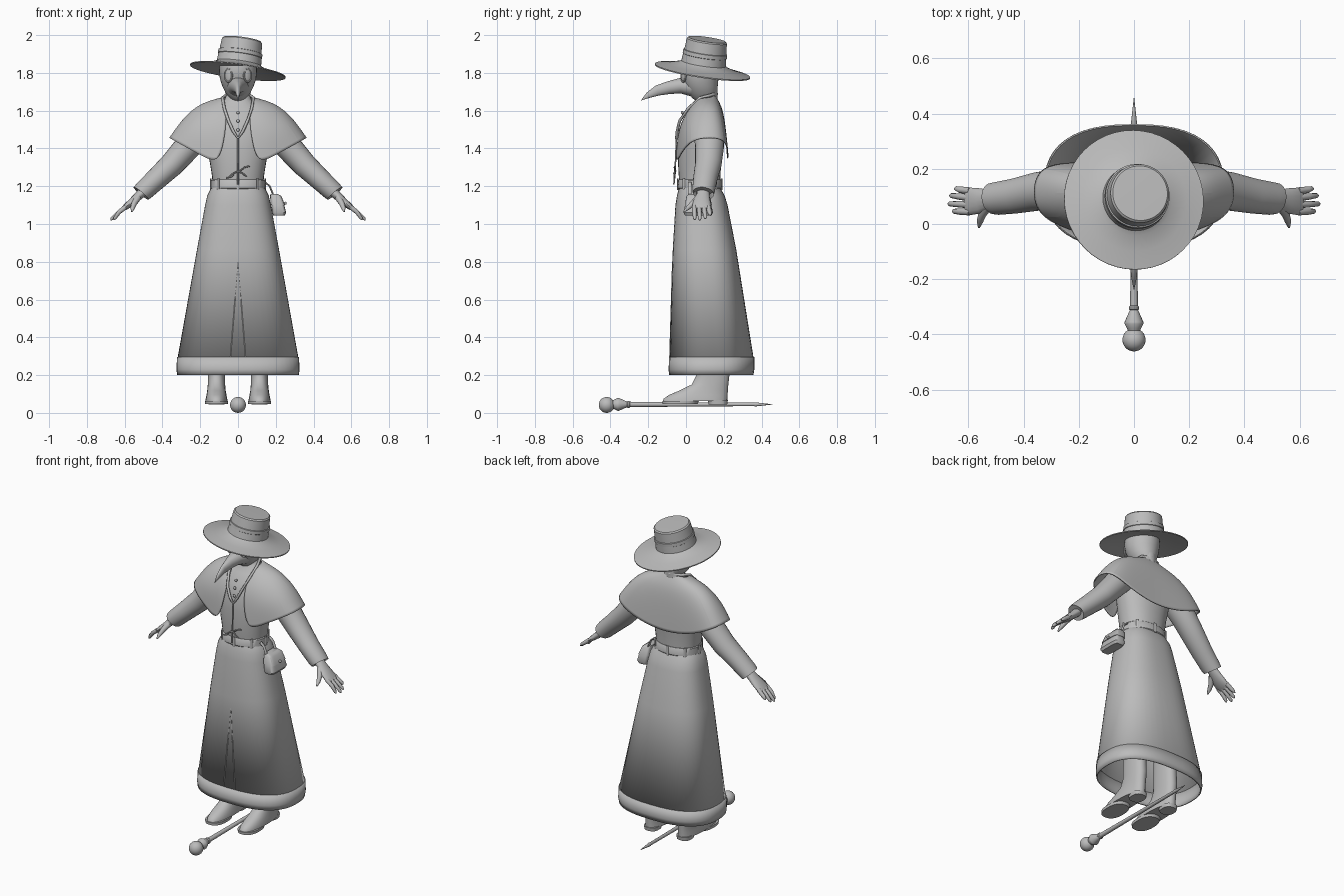
import bpy, bmesh, math
from mathutils import Vector

grey = bpy.data.materials.new("plain_grey")
grey.diffuse_color = (0.5, 0.5, 0.5, 1)


def finish(name, bm, angle=40, thick=0, subsurf=0):
    bmesh.ops.recalc_face_normals(bm, faces=bm.faces)
    me = bpy.data.meshes.new(name)
    bm.to_mesh(me)
    bm.free()
    ob = bpy.data.objects.new(name, me)
    bpy.context.collection.objects.link(ob)
    me.materials.append(grey)
    if subsurf:
        m = ob.modifiers.new("smooth", 'SUBSURF')
        m.levels = m.render_levels = subsurf
    if thick:
        m = ob.modifiers.new("thickness", 'SOLIDIFY')
        m.thickness, m.offset = thick, -1
    bpy.ops.object.select_all(action='DESELECT')
    ob.select_set(True)
    bpy.context.view_layer.objects.active = ob
    bpy.ops.object.shade_smooth_by_angle(angle=math.radians(angle))
    return ob


def loft(name, rings, caps=(True, True), closed=True, **kw):
    bm = bmesh.new()
    vs = [[bm.verts.new(p) for p in r] for r in rings]
    n = len(vs[0])
    for a, b in zip(vs, vs[1:]):
        for i in range(n if closed else n - 1):
            j = (i + 1) % n
            bm.faces.new((a[i], a[j], b[j], b[i]))
    if caps[0]:
        bm.faces.new(vs[0])
    if caps[1]:
        bm.faces.new(vs[-1])
    return finish(name, bm, **kw)


def oval(c, u, v, n=32, power=2):
    """Superellipse ring around c with half axes u and v."""
    pts = []
    for i in range(n):
        a = 2 * math.pi * i / n
        ca, sa = math.cos(a), math.sin(a)
        x = math.copysign(abs(ca) ** (2 / power), ca)
        y = math.copysign(abs(sa) ** (2 / power), sa)
        pts.append(Vector(c) + Vector(u) * x + Vector(v) * y)
    return pts


def stack(name, rows, cx=0, n=32, power=2, **kw):
    """Horizontal rings: rows of (z, half width, front y, back y)."""
    return loft(name, [oval((cx, (f + b) / 2, z), (w, 0, 0), (0, (b - f) / 2, 0), n, power)
                       for z, w, f, b in rows], **kw)


def tube(name, pts, radii, ref=(0, 1, 0), n=16, loop=False, **kw):
    """Tube along pts; each radius is a number or (along ref, across)."""
    pts = [Vector(p) for p in pts]
    rings = []
    for i, p in enumerate(pts):
        if loop:
            t = pts[(i + 1) % len(pts)] - pts[i - 1]
        else:
            t = pts[min(i + 1, len(pts) - 1)] - pts[max(i - 1, 0)]
        t.normalize()
        u = Vector(ref)
        u = (u - t * u.dot(t)).normalized()
        r = radii[i] if isinstance(radii, list) else radii
        r = r if isinstance(r, tuple) else (r, r)
        rings.append(oval(p, u * r[0], t.cross(u) * r[1], n))
    if loop:
        rings.append(rings[0])
    return loft(name, rings, caps=(not loop, not loop), **kw)


def ball(name, c, r, scale=(1, 1, 1)):
    bm = bmesh.new()
    bmesh.ops.create_uvsphere(bm, u_segments=24, v_segments=14, radius=r)
    for v in bm.verts:
        v.co = Vector(c) + Vector(a * b for a, b in zip(v.co, scale))
    return finish(name, bm)


# Hat: a lathe profile tilted back and to one side
axis = Vector((0.137, 0.147, 1)).normalized()
q = Vector((0, 0, 1)).rotation_difference(axis)
prof = [(0.05, 0.166), (0.1, 0.165), (0.107, 0.158), (0.112, 0.1), (0.117, 0.098), (0.118, 0.078),
        (0.115, 0.076), (0.119, 0.036), (0.135, 0.026), (0.19, 0.01), (0.255, -0.002),
        (0.255, -0.008), (0.19, 0.003), (0.11, 0.02), (0.05, 0.024)]
loft("hat", [[Vector((0, 0.088, 1.815)) + q @ p for p in oval((0, 0, z), (r, 0, 0), (0, r, 0), 48)]
             for r, z in prof], angle=35)

# Head with mask, beak and goggles
stack("masked_head", [(1.645, 0.02, 0.065, 0.12), (1.665, 0.042, 0.035, 0.15), (1.69, 0.064, 0.015, 0.165),
                      (1.73, 0.083, -0.01, 0.168), (1.77, 0.096, -0.024, 0.172), (1.81, 0.1, -0.035, 0.178),
                      (1.84, 0.098, -0.03, 0.178)])
tube("beak", [(0, 0.03, 1.73), (0, -0.03, 1.732), (0, -0.09, 1.722), (0, -0.15, 1.707), (0, -0.2, 1.682),
              (0, -0.237, 1.655)],
     [(0.06, 0.055), (0.044, 0.041), (0.027, 0.034), (0.015, 0.028), (0.009, 0.016), (0.001, 0.001)], ref=(1, 0, 0))
for s, side in ((-1, "right"), (1, "left")):
    c, u = Vector((s * 0.051, -0.014, 1.787)), Vector((0.87, s * 0.5, 0))
    tube("goggle_rim_" + side, oval(c, u * 0.022, (0, 0, 0.035), 24), 0.005, ref=(s * 0.5, -0.87, 0), n=8, loop=True)
    lens = ball("goggle_lens_" + side, (0, 0, 0), 1, (0.021, 0.007, 0.034))
    lens.location, lens.rotation_euler = c, (0, 0, s * math.radians(30))

# Neck and bodice
tube("neck", [(0, 0.118, 1.6), (0, 0.118, 1.72)], 0.05)
stack("bodice", [(1.2, 0.134, -0.033, 0.18), (1.25, 0.137, -0.038, 0.182), (1.32, 0.148, -0.042, 0.186),
                 (1.41, 0.165, -0.041, 0.195), (1.5, 0.178, -0.032, 0.198), (1.57, 0.165, -0.008, 0.195),
                 (1.62, 0.12, 0.03, 0.185), (1.66, 0.07, 0.06, 0.165), (1.685, 0.06, 0.066, 0.165)], power=2.2)

# Cape: half the columns from the front edge to the back, then mirrored
half = [[(0.075, 0.06, 1.66), (0.06, -0.018, 1.57), (0.07, -0.047, 1.46), (0.103, -0.056, 1.315)],
        [(0.08, 0.07, 1.665), (0.13, -0.005, 1.59), (0.17, -0.04, 1.48), (0.2, -0.035, 1.365)],
        [(0.085, 0.085, 1.668), (0.19, 0.05, 1.625), (0.28, 0.015, 1.53), (0.345, 0.02, 1.445)],
        [(0.085, 0.11, 1.67), (0.205, 0.11, 1.645), (0.295, 0.115, 1.575), (0.372, 0.115, 1.462)],
        [(0.075, 0.135, 1.675), (0.19, 0.17, 1.635), (0.28, 0.2, 1.55), (0.345, 0.215, 1.45)],
        [(0.045, 0.152, 1.68), (0.1, 0.193, 1.62), (0.16, 0.214, 1.5), (0.205, 0.226, 1.375)]]
back = [(0, 0.157, 1.68), (0, 0.197, 1.615), (0, 0.213, 1.48), (0, 0.222, 1.335)]
cols = half + [back] + [[(-x, y, z) for x, y, z in c] for c in reversed(half)]
loft("cape", cols, caps=(False, False), closed=False, thick=0.006, subsurf=3)

# Collar trim, buttons, front cord and bow
trim = [(0.025, -0.047, 1.49), (0.05, -0.034, 1.545), (0.072, 0.01, 1.61), (0.082, 0.075, 1.668),
        (0.06, 0.14, 1.685)]
trim = [(0, -0.05, 1.455)] + trim + [(0, 0.162, 1.688)] + [(-x, y, z) for x, y, z in reversed(trim)]
tube("collar_trim", trim, 0.008, ref=(0.01, 0.5, 0.9), n=10, loop=True, angle=80)
for i, (y, z) in enumerate(((-0.02, 1.59), (-0.032, 1.545), (-0.038, 1.498))):
    ball("button_%d" % (i + 1), (0, y, z), 0.009, (1, 0.7, 1))
tube("front_cord", [(0, -0.05, 1.46), (0, -0.056, 1.32), (0, -0.064, 1.21)], 0.004, n=8)
for s in (-1, 1):
    tube("bow_strand", [(s * 0.008, -0.055, 1.28), (s * 0.035, -0.062, 1.275 + s * 0.025),
                        (s * 0.062, -0.058, 1.275 + s * 0.032)], 0.004, n=8)
    tube("bow_tail", [(0, -0.058, 1.28), (s * 0.025, -0.064, 1.268), (s * 0.045, -0.06, 1.25)], 0.004, n=8)

# Skirt, hem band, front slit seam and belt
stack("skirt", [(1.2, 0.135, -0.033, 0.178), (1.18, 0.148, -0.04, 0.188), (1.15, 0.163, -0.048, 0.205),
                (1.1, 0.174, -0.056, 0.22), (0.865, 0.217, -0.07, 0.266), (0.29, 0.32, -0.087, 0.358)],
      n=48, power=2.5, caps=(True, False), thick=0.006)
stack("skirt_hem_band", [(0.295, 0.323, -0.09, 0.362), (0.23, 0.326, -0.092, 0.362), (0.2, 0.322, -0.09, 0.357)],
      n=48, power=2.5, caps=(False, False), thick=0.008)
for s in (-1, 1):
    tube("slit_seam", [(0, -0.072, 0.8), (s * 0.04, -0.087, 0.293)], 0.002, n=6)
stack("belt", [(1.185, 0.14, -0.039, 0.186), (1.19, 0.144, -0.043, 0.19), (1.23, 0.142, -0.041, 0.188),
               (1.235, 0.137, -0.037, 0.184)], n=48, power=2.2)
for i in range(8):
    p = oval((0, 0.073, 1.21), (0.144, 0, 0), (0, 0.117, 0), 8, 2.2)[i]
    d = Vector((p.x, p.y - 0.073, 0)).normalized()
    e = Vector((-d.y, d.x, 0))
    tube("belt_loop", [p - Vector((0, 0, 0.03)), p + Vector((0, 0, 0.03))], (0.004, 0.009), ref=d, n=8)

# Pouch hanging from the belt
rows = [(0.19, 1.155, 0.018, 0.05), (0.2, 1.145, 0.026, 0.058), (0.211, 1.1, 0.034, 0.07), (0.217, 1.06, 0.038, 0.078),
        (0.217, 1.045, 0.03, 0.07)]
loft("pouch", [oval((x, 0.065, z), (w, 0, 0), (0, h, 0), 32, 5) for x, z, w, h in rows])
loft("pouch_flap", [oval((x, 0.065, z), (w, 0, 0), (0, h, 0), 32, 5) for x, z, w, h in
                    ((0.19, 1.16, 0.018, 0.05), (0.2, 1.148, 0.03, 0.062), (0.211, 1.1, 0.038, 0.072),
                     (0.211, 1.099, 0.033, 0.068))])
ball("pouch_stud", (0.25, 0.065, 1.11), 0.008)
for y in (0.02, 0.11):
    tube("pouch_strap", [(0.145, y, 1.22), (0.168, y, 1.2), (0.19, y, 1.145)], (0.01, 0.005), n=10)

# Arms, hands and boots on both sides
for s, side in ((-1, "right"), (1, "left")):
    def arm(name, pts, radii, **kw):
        tube(name + "_" + side, [(s * x, y, z) for x, y, z in pts], radii, **kw)
    arm("sleeve", [(0.13, 0.11, 1.56), (0.2, 0.12, 1.49), (0.27, 0.125, 1.405), (0.35, 0.118, 1.315),
                   (0.43, 0.102, 1.24), (0.495, 0.093, 1.18), (0.513, 0.092, 1.162), (0.5, 0.092, 1.174)],
        [0.075, 0.08, (0.076, 0.071), (0.07, 0.065), (0.064, 0.058), (0.06, 0.054), (0.057, 0.051), (0.045, 0.04)],
        n=24)
    arm("palm", [(0.48, 0.092, 1.19), (0.52, 0.09, 1.155), (0.56, 0.084, 1.118), (0.595, 0.082, 1.09),
                 (0.61, 0.082, 1.078)], [(0.033, 0.026), (0.034, 0.024), (0.046, 0.02), (0.05, 0.016), (0.045, 0.01)])
    for k, (y0, y1, x1, z1) in enumerate(((0.12, 0.128, 0.65, 1.045), (0.095, 0.103, 0.668, 1.027),
                                          (0.07, 0.073, 0.674, 1.02), (0.044, 0.046, 0.658, 1.022))):
        arm("finger_%d" % (k + 1), [(0.595, y0, 1.09), (0.63, (y0 + y1) / 2, 1.063), (x1 - 0.006, y1, z1 + 0.008),
                                    (x1, y1, z1)], [0.013, 0.012, 0.009, 0.003], n=10)
    arm("thumb", [(0.53, 0.065, 1.14), (0.55, 0.035, 1.108), (0.558, 0.01, 1.085), (0.562, -0.012, 1.065)],
        [0.018, 0.015, 0.012, 0.004], ref=(1, 0, 0), n=10)
    stack("boot_" + side, [(0.4, 0.045, 0.06, 0.22), (0.2, 0.046, 0.056, 0.23), (0.15, 0.046, 0.03, 0.224),
                           (0.118, 0.049, -0.035, 0.222), (0.095, 0.053, -0.09, 0.22), (0.075, 0.057, -0.118, 0.219),
                           (0.062, 0.058, -0.122, 0.218)], cx=s * 0.114, power=2.3)
    stack("boot_sole_" + side, [(0.064, 0.061, -0.126, 0.07), (0.047, 0.06, -0.124, 0.06)], cx=s * 0.114, power=2.4)
    stack("boot_heel_" + side, [(0.068, 0.045, 0.115, 0.222), (0.045, 0.043, 0.12, 0.218)], cx=s * 0.114, power=2.6)

# Cane lying on the ground
ball("cane_knob", (0, -0.42, 0.042), 0.042)
tube("cane_shaft", [(0, y, 0.045) for y in (-0.39, -0.378, -0.362, -0.355, -0.312, -0.308, -0.3, -0.296, 0.36, 0.365,
                                            0.457)],
     [0.02, 0.026, 0.034, 0.034, 0.015, 0.019, 0.019, 0.014, 0.009, 0.011, 0.001], ref=(1, 0, 0), n=20)
